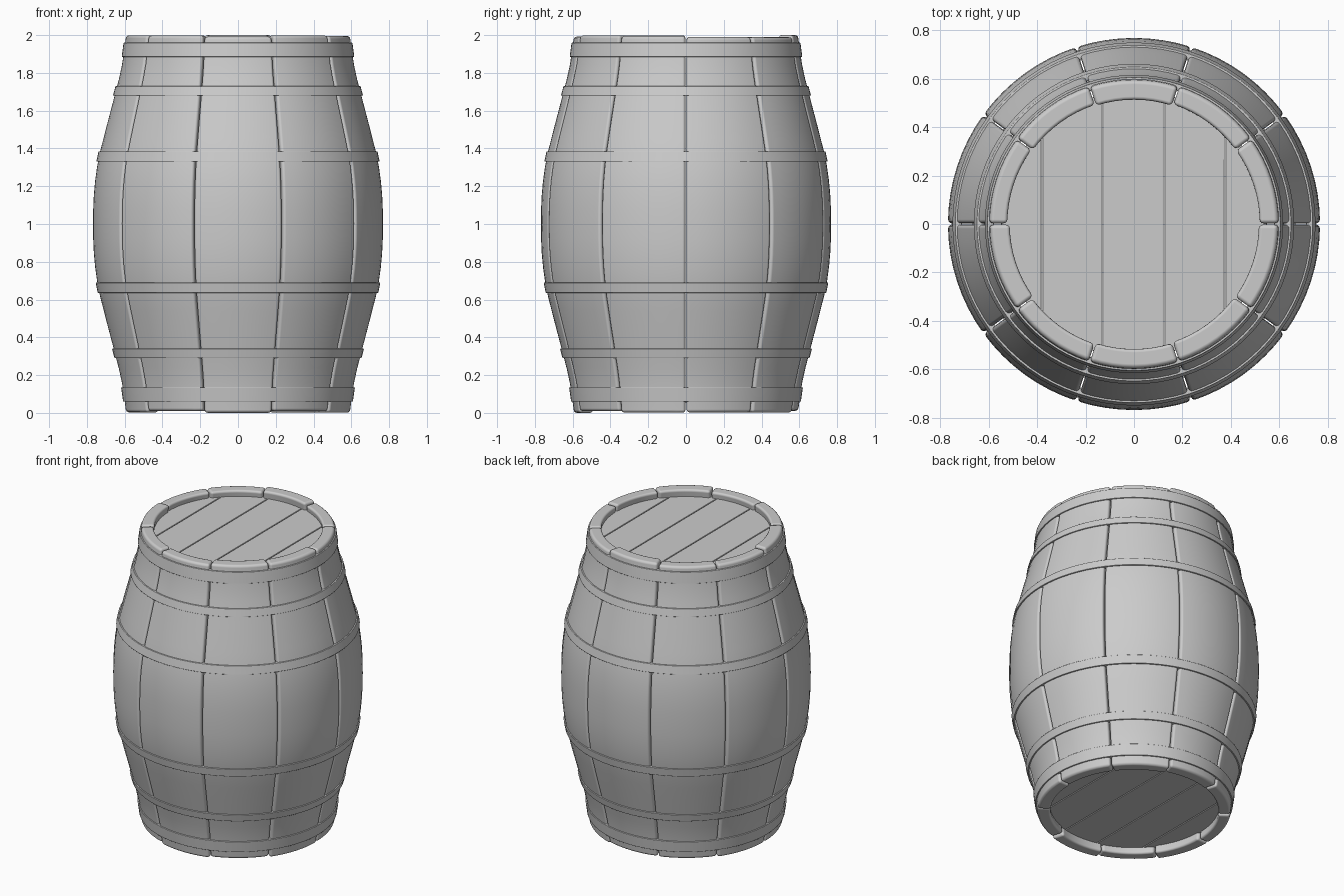
import bpy, bmesh, math, random

if "Cube" in bpy.data.objects:
    bpy.data.objects.remove(bpy.data.objects["Cube"])

random.seed(4)
MID = 1.0            # height of the widest point
STAVES = 10
# barrel radius sampled every 0.165 away from the middle
RADII = [0.768, 0.763, 0.742, 0.702, 0.659, 0.618, 0.594, 0.575]


def radius(z):
    """Smooth barrel profile (Catmull-Rom through RADII)."""
    u = abs(z - MID) / 0.165
    i = min(int(u), 5)
    f = u - i
    a, b, c, d = RADII[abs(i - 1)], RADII[i], RADII[i + 1], RADII[min(i + 2, 7)]
    return 0.5 * (2 * b + (c - a) * f + (2 * a - 5 * b + 4 * c - d) * f ** 2
                  + (3 * b - a - 3 * c + d) * f ** 3)


def finish(name, bm, bevel, segments):
    bmesh.ops.remove_doubles(bm, verts=bm.verts, dist=1e-5)
    bmesh.ops.recalc_face_normals(bm, faces=bm.faces)
    for f in bm.faces:
        f.smooth = True
    mesh = bpy.data.meshes.new(name)
    bm.to_mesh(mesh)
    bm.free()
    ob = bpy.data.objects.new(name, mesh)
    bpy.context.collection.objects.link(ob)
    mod = ob.modifiers.new("rounded_edges", 'BEVEL')
    mod.width = bevel
    mod.segments = segments
    mod.limit_method = 'ANGLE'
    mod.angle_limit = math.radians(40)
    mod.harden_normals = True
    return ob


def skin(bm, rings, closed=False):
    """Join successive closed loops of points into a surface."""
    loops = [[bm.verts.new(p) for p in ring] for ring in rings]
    n = len(loops[0])
    pairs = list(zip(loops, loops[1:] + loops[:1])) if closed else list(zip(loops, loops[1:]))
    for lo, hi in pairs:
        for i in range(n):
            j = (i + 1) % n
            bm.faces.new((lo[i], lo[j], hi[j], hi[i]))
    if not closed:
        bm.faces.new(loops[0])
        bm.faces.new(loops[-1])


def polar(r, a, z):
    return (r * math.cos(a), r * math.sin(a), z)


def stave(k):
    a0, a1 = (math.tau * (k + e) / STAVES for e in (0, 1))
    # uneven sawn ends; two staves set the exact overall height
    lo = 0.0 if k == 7 else random.uniform(0.0, 0.012)
    hi = 2.0 if k == 2 else random.uniform(1.988, 2.0)
    thick = random.uniform(0.072, 0.084)
    rings, arc = [], 8
    for i in range(27):
        z = lo + (hi - lo) * i / 26
        r = radius(z)
        gap = 0.003 / r
        angles = [a0 + gap + (a1 - a0 - 2 * gap) * j / arc for j in range(arc + 1)]
        rings.append([polar(r, a, z) for a in angles]
                     + [polar(r - thick, a, z) for a in reversed(angles)])
    bm = bmesh.new()
    skin(bm, rings)
    finish(f"stave_{k + 1}", bm, 0.016, 3)


def hoop(name, z0, z1):
    r0, r1, out = radius(z0), radius(z1), 0.008
    section = [(r0 + out, z0), (r1 + out, z1), (r1 - 0.02, z1), (r0 - 0.02, z0)]
    rings = [[polar(r, math.tau * i / 80, z) for r, z in section] for i in range(80)]
    bm = bmesh.new()
    skin(bm, rings, closed=True)
    finish(name, bm, 0.003, 2)


def head_plank(name, x0, x1, z0, z1, r=0.55):
    xs = [x0 + (x1 - x0) * i / 8 for i in range(9)]
    half = [math.sqrt(max(r * r - x * x, 1e-4)) for x in xs]
    outline = [(x, -y) for x, y in zip(xs, half)] + [(x, y) for x, y in zip(xs[::-1], half[::-1])]
    bm = bmesh.new()
    skin(bm, [[(x, y, z) for x, y in outline] for z in (z0, z1)])
    finish(name, bm, 0.004, 2)


# Curved staves
for k in range(STAVES):
    stave(k)

# Three hoops on each half
for i, (z0, z1) in enumerate([(1.33, 1.385), (1.68, 1.73), (1.885, 1.96)]):
    hoop(f"upper_hoop_{i + 1}", z0, z1)
    hoop(f"lower_hoop_{i + 1}", 2.02 - z1, 2.02 - z0)

# Recessed planked heads
cuts = [-0.55, -0.38, -0.128, 0.124, 0.376, 0.55]
for end, z0, z1 in (("top", 1.89, 1.95), ("bottom", 0.055, 0.115)):
    for i in range(5):
        head_plank(f"{end}_head_plank_{i + 1}", cuts[i] + 0.002, cuts[i + 1] - 0.002, z0, z1)
